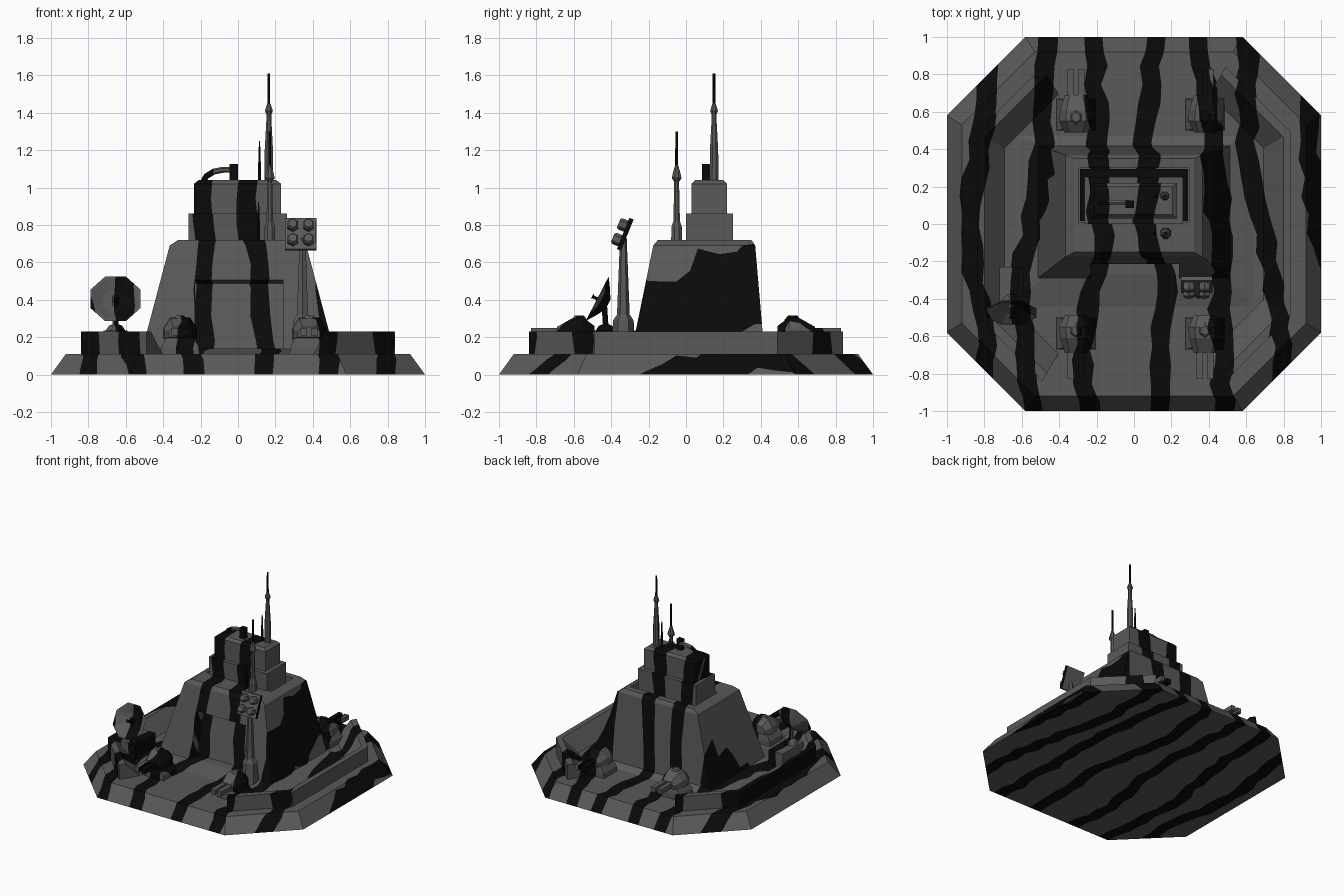
import bpy, bmesh, math, random
from mathutils import Vector, Matrix

if "Cube" in bpy.data.objects:
    bpy.data.objects.remove(bpy.data.objects["Cube"])

random.seed(4)

def material(name, v):
    m = bpy.data.materials.new(name)
    m.diffuse_color = (v, v, v, 1)
    m.use_nodes = True
    m.node_tree.nodes["Principled BSDF"].inputs["Base Color"].default_value = m.diffuse_color
    return m

GREY, BLACK = material("armour grey", 0.1), material("stripe black", 0.003)

# Camouflage: wobbly stripes, centre x given along s = y + z/2
KEYS = [-1.0, -0.6, -0.2, 0.15, 0.5, 1.0]
CENTRES = [
    [-.80, -.78, -.86, -.86, -.84, -.74],
    [-.53, -.58, -.60, -.54, -.50, -.46],
    [-.24, -.28, -.20, -.16, -.20, -.21],
    [.13, .15, .16, .10, .06, .10],
    [.47, .47, .47, .47, .42, .34],
    [.79, .79, .75, .67, .60, .60],
    [1.15, 1.1, 1.05, .95, .93, .98]]
STEP, S0 = 0.1, -1.1

def interp(vals, s):
    s = min(max(s, KEYS[0]), KEYS[-1])
    for i in range(len(KEYS) - 1):
        if s <= KEYS[i + 1]:
            t = (s - KEYS[i]) / (KEYS[i + 1] - KEYS[i])
            return vals[i] + t * (vals[i + 1] - vals[i])

EDGES = []
for c in CENTRES:
    mid = [interp(c, S0 + k * STEP) + random.uniform(-.018, .018) for k in range(34)]
    EDGES.append(([m - .052 + random.uniform(-.01, .01) for m in mid],
                  [m + .052 + random.uniform(-.01, .01) for m in mid]))

def s_of(v):
    return v.y + 0.5 * v.z

def cut(bm, faces, co, no):
    es = {e for f in faces for e in f.edges}
    vs = {v for f in faces for v in f.verts}
    bmesh.ops.bisect_plane(bm, geom=list(vs) + list(es) + list(faces), dist=1e-5,
                           plane_co=co, plane_no=no)

def paint(bm):
    ss = [s_of(v.co) for v in bm.verts]
    xs = [v.co.x for v in bm.verts]
    k0, k1 = (int((q - S0) // STEP) for q in (min(ss), max(ss)))
    for k in range(k0 + 1, k1 + 1):
        cut(bm, bm.faces[:], (0, S0 + k * STEP, 0), (0, 1, .5))
    slab = lambda f: int((s_of(f.calc_center_median()) - S0) // STEP)
    for k in range(k0, k1 + 1):
        for pair in EDGES:
            for e in pair:
                if max(e[k:k + 2]) < min(xs) or min(e[k:k + 2]) > max(xs):
                    continue
                m = (e[k + 1] - e[k]) / STEP
                fs = [f for f in bm.faces if slab(f) == k]
                if fs:
                    cut(bm, fs, (e[k], S0 + k * STEP, 0), (1, -m, -.5 * m))
    for f in bm.faces:
        c = f.calc_center_median()
        k = slab(f)
        t = (s_of(c) - S0) / STEP - k
        at = lambda e: e[k] + t * (e[k + 1] - e[k])
        f.material_index = int(any(at(a) < c.x < at(b) for a, b in EDGES))

def finish(name, bm, striped=True, black=False):
    bmesh.ops.recalc_face_normals(bm, faces=bm.faces[:])
    if striped:
        paint(bm)
    me = bpy.data.meshes.new(name)
    bm.to_mesh(me)
    bm.free()
    me.materials.append(BLACK if black else GREY)
    me.materials.append(BLACK)
    ob = bpy.data.objects.new(name, me)
    bpy.context.collection.objects.link(ob)
    return ob

def loft(name, rings, M=Matrix(), **kw):
    bm = bmesh.new()
    rows = [[bm.verts.new(M @ Vector(p)) for p in r] for r in rings]
    for a, b in zip(rows, rows[1:]):
        for i in range(len(a)):
            j = (i + 1) % len(a)
            bm.faces.new((a[i], a[j], b[j], b[i]))
    bm.faces.new(rows[0])
    bm.faces.new(rows[-1])
    return finish(name, bm, **kw)

def rect(z, x0, x1, y0, y1):
    return [(x0, y0, z), (x1, y0, z), (x1, y1, z), (x0, y1, z)]

def box(name, x0, x1, y0, y1, z0, z1, M=Matrix(), **kw):
    return loft(name, [rect(z0, x0, x1, y0, y1), rect(z1, x0, x1, y0, y1)], M, **kw)

def ngon(z, r, n=8, x=0, y=0):
    return [(x + r * math.cos(math.tau * (i + .5) / n), y + r * math.sin(math.tau * (i + .5) / n), z)
            for i in range(n)]

def octagon(z, a, b):
    return [(a, -b, z), (a, b, z), (b, a, z), (-b, a, z), (-a, b, z), (-a, -b, z), (-b, -a, z), (b, -a, z)]

# Octagonal base and low plinth
loft("base", [octagon(0, 1, .58), octagon(.11, .92, .53)])
loft("plinth", [rect(.105, -.67, .67, -.47, .48), rect(.14, -.48, .48, -.27, .42)])

# Side walls with sloped inner faces
for side, sx in (("left", -1), ("right", 1)):
    path = [(.49, -.84), (.84, -.49), (.84, .49), (.49, .84)]
    loft(side + "_wall", [[(sx * x * k, y * k, z) for k, z in ((1, .105), (1, .23), (.95, .23), (.82, .105))]
                          for x, y in path])

# Tower with door recess and roof pit
tower = loft("tower_raw", [rect(.105, -.52, .52, -.295, .42), rect(.69, -.365, .365, -.175, .37),
                           rect(.72, -.32, .32, -.15, .35)], striped=False)
tilt = Matrix.Translation((0, -.213, .505)) @ Matrix.Rotation(math.radians(-11.6), 4, 'X')
cutters = [box("door_cutter", -.23, .24, -.2, .09, -.6, 0, tilt, striped=False),
           box("pit_cutter", -.295, .295, .01, .3, .64, .9, striped=False)]
for c in cutters:
    c.hide_render = True
    mod = tower.modifiers.new("cut", 'BOOLEAN')
    mod.operation, mod.solver, mod.object = 'DIFFERENCE', 'EXACT', c
bpy.context.view_layer.update()
bm = bmesh.new()
bm.from_object(tower, bpy.context.evaluated_depsgraph_get())
for o in cutters + [tower]:
    bpy.data.objects.remove(o)
finish("tower", bm)
box("pit_floor", -.29, .29, .015, .295, .642, .65, striped=False, black=True)

# Upper tiers
box("lower_tier", -.265, .262, 0, .25, .6, .86)
loft("upper_tier", [rect(.85, -.235, .23, .03, .22), rect(1.02, -.235, .23, .03, .22),
                    rect(1.04, -.21, .205, .05, .2)])

# Roof pipe and block
box("roof_block", -.045, 0, .085, .125, 1.03, 1.125, striped=False, black=True)
pipe = [(-.185, 1.03), (-.17, 1.06), (-.13, 1.085), (-.08, 1.095), (-.03, 1.095)]
rings = []
for i, (x, z) in enumerate(pipe):
    a, b = pipe[max(i - 1, 0)], pipe[min(i + 1, len(pipe) - 1)]
    q = Vector((b[0] - a[0], 0, b[1] - a[1])).to_track_quat('Z', 'Y')
    rings.append([Vector((x, .115, z)) + q @ Vector(p) for p in ngon(0, .016, 6)])
loft("roof_pipe", rings)

# Antennas: (name, x, y, list of z and radius)
for name, x, y, prof in (
        ("tall", .165, .15, ((1.03, .026), (1.2, .024), (1.37, .014), (1.39, .014), (1.41, .023), (1.45, .009))),
        ("front", .17, -.05, ((.7, .032), (.79, .03), (.82, .019), (1.03, .014), (1.05, .028), (1.07, .024), (1.12, .009)))):
    loft(name + "_antenna", [ngon(z, r, 8, x, y) for z, r in prof])
    top = prof[-1][0]
    loft(name + "_antenna_tip", [ngon(top - .01, .008, 6, x, y), ngon(top + (.16 if y > 0 else .18), .007, 6, x, y)],
         striped=False, black=True)
for name, x, y, z in (("roof_whip", .115, .15, 1.04), ("ledge_whip", .11, -.05, .71)):
    loft(name, [ngon(z - .01, .01, 6, x, y), ngon(z + .13, .007, 6, x, y), ngon(z + .21, .003, 6, x, y)])

# Radar dish on its pedestal
box("radar_pedestal", -.72, -.59, -.5, -.23, .105, .235)
loft("radar_neck", [ngon(.23, .06, 8, -.655, -.43), ngon(.26, .04, 8, -.655, -.43),
                    ngon(.27, .016, 8, -.655, -.43), ngon(.42, .016, 8, -.655, -.44)])
face = Matrix.Translation((-.655, -.475, .405)) @ Vector((0, -.89, .46)).to_track_quat('Z', 'Y').to_matrix().to_4x4()
loft("radar_dish", [ngon(-.065, .03), ngon(-.04, .08), ngon(0, .145), ngon(0, .135), ngon(-.03, .075), ngon(-.045, .02)], face)
loft("radar_feed", [ngon(-.05, .012, 6), ngon(.02, .008, 6), ngon(.03, .014, 6)], face)

# Missile launcher on a mast
mx, my = .345, -.335
loft("launcher_mast", [ngon(.105, .065, 6, mx, my), ngon(.29, .055, 6, mx, my),
                       ngon(.32, .034, 6, mx, my), ngon(.73, .018, 6, mx, my)])
head = Matrix.Translation((.335, -.325, .75)) @ Matrix.Rotation(math.radians(-22), 4, 'X')
box("launcher_plate", -.085, .085, -.012, .012, -.09, .09, head)
for i, (dx, dz) in enumerate(((-.042, -.042), (.042, -.042), (-.042, .042), (.042, .042))):
    tube = head @ Matrix.Translation((dx, 0, dz)) @ Matrix.Rotation(math.radians(90), 4, 'X')
    loft(f"launcher_tube_{i + 1}", [ngon(0, .032, 6), ngon(.045, .032, 6), ngon(.055, .024, 6)], tube)

# Four twin-gun turrets
for end, sy in (("front", 1), ("back", -1)):
    for side, gx in (("left", -.31), ("right", .38)):
        M = Matrix.Translation((gx, 0, 0)) @ Matrix.Diagonal((1, sy, 1, 1))
        n = f"{end}_{side}_gun_"
        loft(n + "mount", [rect(.105, -.105, .105, -.67, -.5), rect(.15, -.1, .1, -.67, -.5),
                           rect(.21, -.065, .065, -.66, -.51)], M)
        loft(n + "house", [[(-w, y, z0), (w, y, z0), (w, y, (z0 + z1) / 2), (w * .6, y, z1), (-w * .6, y, z1), (-w, y, (z0 + z1) / 2)]
                           for y, w, z0, z1 in ((-.49, .06, .2, .26), (-.55, .09, .19, .305),
                                                (-.61, .085, .19, .3), (-.69, .06, .2, .255))], M)
        loft(n + "hatch", [ngon(.29, .045, 6, 0, -.57), ngon(.315, .025, 6, 0, -.57)], M)
        for b in (-1, 1):
            box(n + ("barrel_a" if b < 0 else "barrel_b"), b * .028 - .018, b * .028 + .018, -.83, -.65, .21, .25, M)
